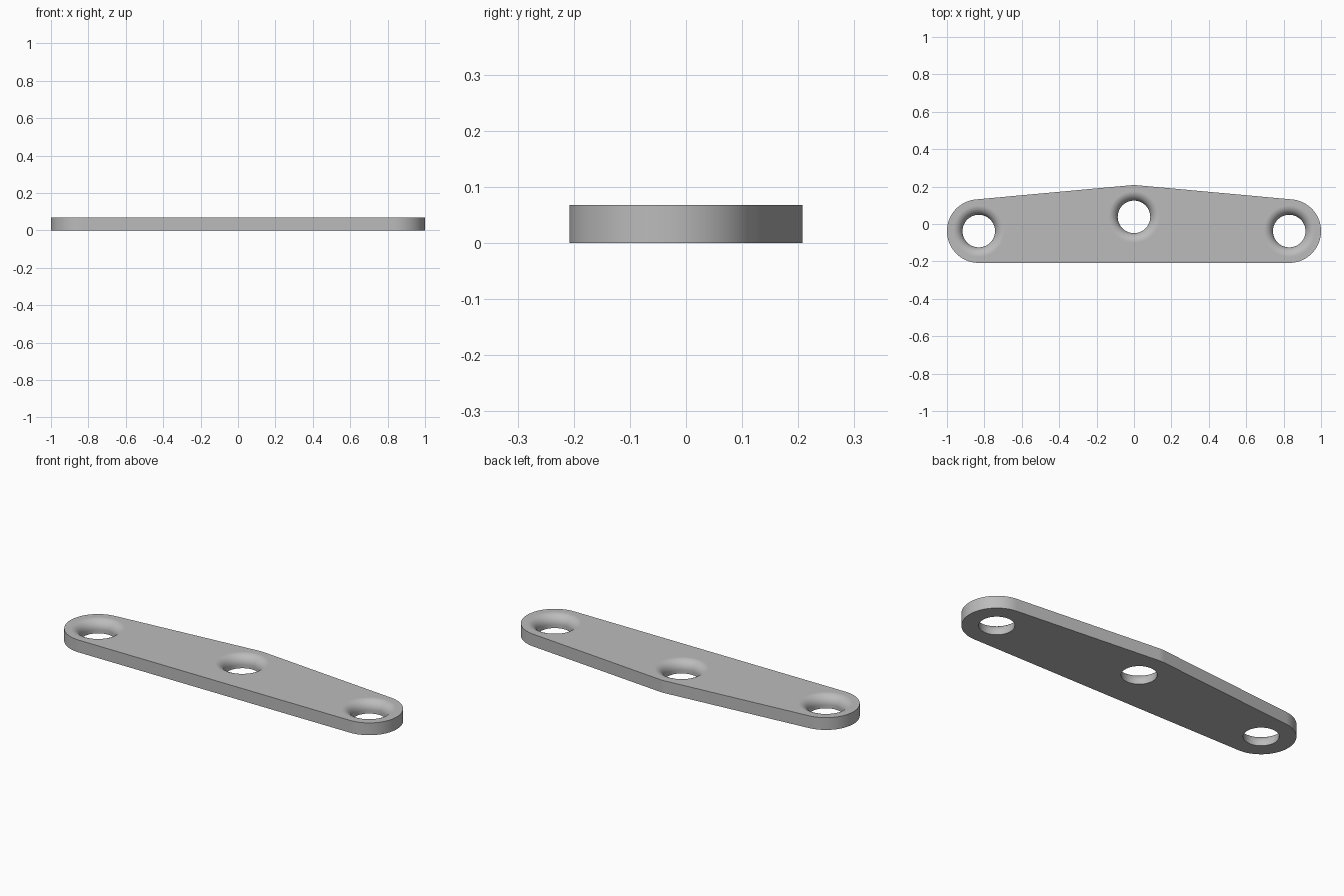
import bpy, bmesh, math
from mathutils import Vector

cube = bpy.data.objects.get("Cube")
if cube:
    bpy.data.objects.remove(cube, do_unlink=True)

THICK, END_R, HOLE_R, FLARE = 0.068, 0.17, 0.087, 0.05
CENTRES = [(-0.83, -0.038), (0, 0.038), (0.83, -0.038)]

grey = bpy.data.materials.new("light grey")
grey.use_nodes = True
grey.diffuse_color = (0.5, 0.5, 0.5, 1)
grey.node_tree.nodes["Principled BSDF"].inputs["Base Color"].default_value = (0.5, 0.5, 0.5, 1)


def make_object(name, bm):
    bmesh.ops.recalc_face_normals(bm, faces=bm.faces)
    mesh = bpy.data.meshes.new(name)
    bm.to_mesh(mesh)
    bm.free()
    mesh.materials.append(grey)
    obj = bpy.data.objects.new(name, mesh)
    bpy.context.collection.objects.link(obj)
    return obj


def arc(centre, start, end, steps):
    for i in range(steps + 1):
        a = start + (end - start) * i / steps
        yield Vector((centre[0] + END_R * math.cos(a), centre[1] + END_R * math.sin(a), 0))


# Plate outline: arcs around the three hole centres joined by tangents
left, mid, right = CENTRES
tilt = math.atan2(mid[1] - right[1], right[0])
up = math.pi / 2
outline = [*arc(right, -up, up - tilt, 40),
           *arc(mid, up - tilt, up + tilt, 4),
           *arc(left, up + tilt, 3 * up, 40)]
bm = bmesh.new()
base = bm.faces.new([bm.verts.new(p) for p in outline])
top = bmesh.ops.extrude_face_region(bm, geom=[base], use_keep_orig=True)
bmesh.ops.translate(bm, vec=(0, 0, THICK),
                    verts=[v for v in top["geom"] if isinstance(v, bmesh.types.BMVert)])
plate = make_object("plate", bm)


# Hole cutter: straight bore that flares out smoothly to the top face
def hole_cutter(name, centre):
    profile = [(0, -0.05), (HOLE_R, -0.05)]
    for i in range(13):
        a = up * i / 12
        profile.append((HOLE_R + FLARE * (1 - math.cos(a)),
                        THICK - FLARE + FLARE * math.sin(a)))
    profile += [(HOLE_R + FLARE, THICK + 0.05), (0, THICK + 0.05)]
    bm = bmesh.new()
    verts = [bm.verts.new((r, 0, z)) for r, z in profile]
    edges = [bm.edges.new(pair) for pair in zip(verts, verts[1:])]
    bmesh.ops.spin(bm, geom=verts + edges, cent=(0, 0, 0), axis=(0, 0, 1),
                   angle=math.tau, steps=64, use_merge=True)
    bmesh.ops.remove_doubles(bm, verts=bm.verts, dist=0.00001)
    bmesh.ops.translate(bm, verts=bm.verts, vec=(*centre, 0))
    return make_object(name, bm)


bpy.context.view_layer.objects.active = plate
plate.select_set(True)
for name, centre in zip(("right_hole", "middle_hole", "left_hole"), CENTRES):
    cutter = hole_cutter(name, centre)
    cut = plate.modifiers.new(name, 'BOOLEAN')
    cut.operation, cut.solver, cut.object = 'DIFFERENCE', 'EXACT', cutter
    bpy.ops.object.modifier_apply(modifier=name)
    bpy.data.objects.remove(cutter, do_unlink=True)

# Smooth curves, crisp rims, flat faces kept flat
bpy.ops.object.shade_smooth_by_angle(angle=math.radians(30))
weighted = plate.modifiers.new("flat_faces", 'WEIGHTED_NORMAL')
weighted.keep_sharp = True
